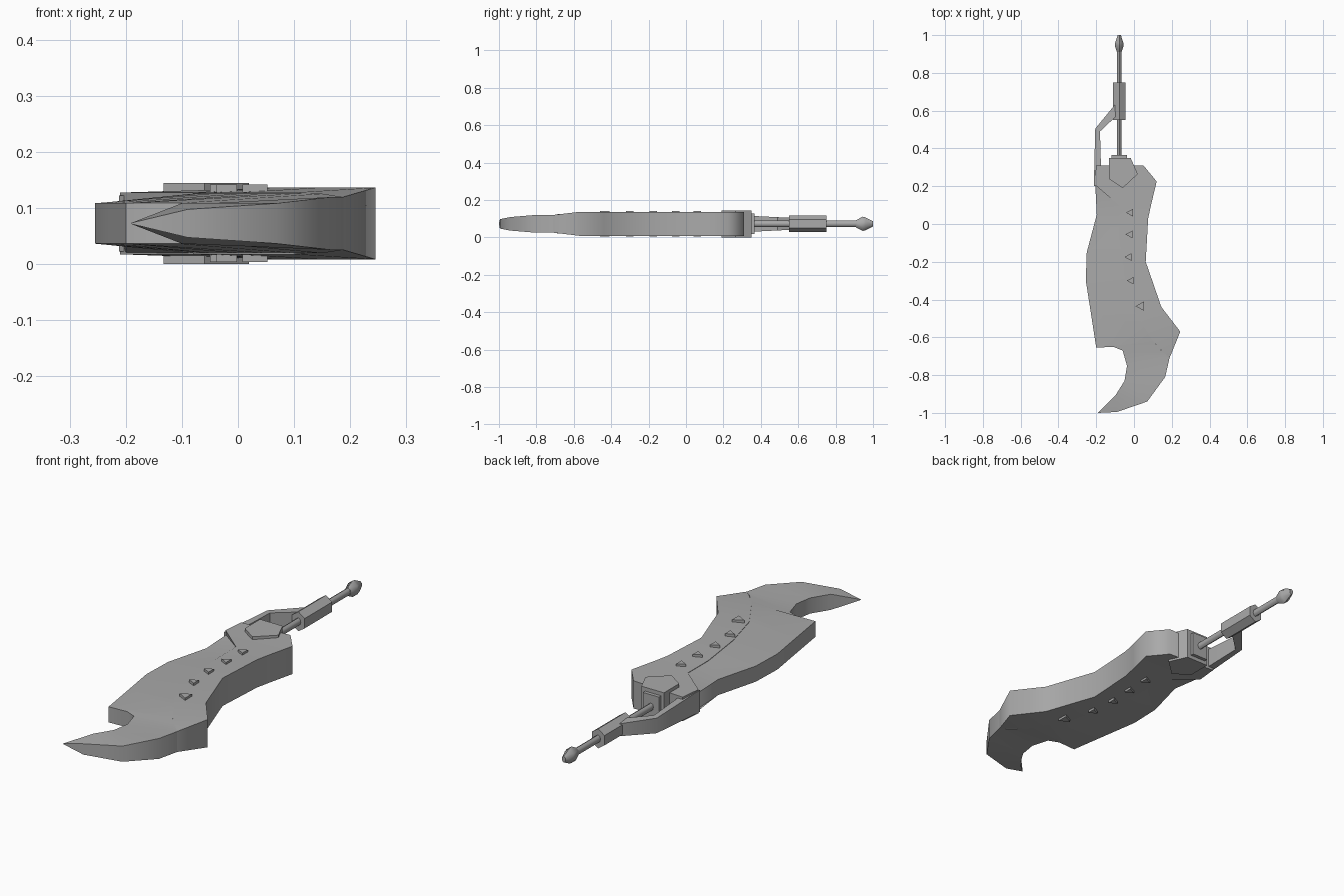
import bpy, bmesh, math

default_cube = bpy.data.objects.get("Cube")
if default_cube:
    bpy.data.objects.remove(default_cube, do_unlink=True)

MID = 0.0725      # height of the plane the weapon is mirrored about
AXIS = -0.078     # x position of the handle axis

steel = bpy.data.materials.new("dull grey steel")
steel.use_nodes = True
grey = (0.4, 0.4, 0.4, 1)
steel.diffuse_color = grey
steel.node_tree.nodes["Principled BSDF"].inputs["Base Color"].default_value = grey


def finish(name, bm, angle):
    """Turn a bmesh into a shaded, coloured object."""
    bmesh.ops.recalc_face_normals(bm, faces=bm.faces)
    mesh = bpy.data.meshes.new(name)
    bm.to_mesh(mesh)
    bm.free()
    mesh.materials.append(steel)
    obj = bpy.data.objects.new(name, mesh)
    bpy.context.collection.objects.link(obj)
    bpy.ops.object.select_all(action="DESELECT")
    bpy.context.view_layer.objects.active = obj
    obj.select_set(True)
    bpy.ops.object.shade_smooth_by_angle(angle=math.radians(angle))
    return obj


def slab(name, rows, inner_height, outer_height, angle=60):
    """Loft a plate, mirrored about MID, through rows of two edge points."""
    bm = bmesh.new()
    rings = []
    for ax, ay, bx, by in rows:
        ha, hb = inner_height(ay), outer_height(by)
        corners = ((ax, ay, MID + ha), (bx, by, MID + hb),
                   (bx, by, MID - hb), (ax, ay, MID - ha))
        rings.append([bm.verts.new(c) for c in corners])
    for ring, following in zip(rings, rings[1:]):
        for i in range(4):
            j = (i + 1) % 4
            bm.faces.new((ring[i], ring[j], following[j], following[i]))
    bm.faces.new(rings[0])
    bm.faces.new(rings[-1])
    return finish(name, bm, angle)


def prism(name, outline, half_height):
    """Extrude a flat outline equally above and below MID."""
    bm = bmesh.new()
    low, high = ([bm.verts.new((x, y, MID + side * half_height)) for x, y in outline]
                 for side in (-1, 1))
    bm.faces.new(low)
    bm.faces.new(high)
    for i in range(len(outline)):
        j = (i + 1) % len(outline)
        bm.faces.new((low[i], low[j], high[j], high[i]))
    return finish(name, bm, 30)


def turned(name, profile, flatten, sides):
    """Lathe a profile of (y, radius) around the handle axis."""
    bm = bmesh.new()
    rings = []
    for y, radius in profile:
        ring = []
        for i in range(sides):
            turn = math.tau * i / sides
            ring.append(bm.verts.new((AXIS + radius * flatten * math.sin(turn), y,
                                      MID + radius * math.cos(turn))))
        rings.append(ring)
    for ring, following in zip(rings, rings[1:]):
        for i in range(sides):
            j = (i + 1) % sides
            bm.faces.new((ring[i], ring[j], following[j], following[i]))
    bm.faces.new(rings[0])
    bm.faces.new(rings[-1])
    return finish(name, bm, 50)


# Thick curved spine: rows run from the blade seam to the back edge
spine_rows = [
    (-.2, .31, .05, .31), (-.21, .21, .12, .225), (-.08, .1, .09, .1),
    (-.08, -.05, .075, .03), (-.05, -.27, .062, -.2), (0, -.46, .145, -.44),
    (.1, -.62, .245, -.57), (.178, -.705, .187, -.712)]
slab("spine", spine_rows,
     lambda y: .047 if y < -.7 else .055,
     lambda y: .047 if y < -.7 else .064)

# Blade and hooked tip: rows run from the cutting side to the seam
blade_rows = [
    (-.205, .21, -.2, .215), (-.197, .05, -.08, .1), (-.25, -.15, -.08, -.05),
    (-.255, -.3, -.05, -.27), (-.23, -.46, 0, -.46), (-.2, -.655, .05, -.54),
    (-.11, -.65, .1, -.62), (-.06, -.67, .15, -.675), (-.037, -.75, .188, -.71),
    (-.05, -.83, .165, -.81), (-.1, -.91, .07, -.94), (-.19, -1, -.09, -.995)]
slab("blade", blade_rows,
     lambda y: max(.001, min(.036, .4 * (y + 1))),
     lambda y: min(.047 if y < -.7 else .053, .024 + .2 * (y + 1)))

# Side strut joining the spine to the grip
strut_rows = [(-.175, .22, -.212, .2), (-.175, .31, -.21, .31),
              (-.18, .49, -.205, .505), (-.09, .575, -.09, .645)]
strut_height = lambda y: .05 - .05 * (y - .2)
slab("strut", strut_rows, strut_height, strut_height, 40)

# Handle socket and collar
prism("socket", [(-.133, .35), (-.018, .35), (.02, .265), (-.06, .19), (-.133, .24)], MID)
prism("collar", [(AXIS + s * .04, y) for s, y in
                 ((-1, .34), (1, .34), (1, .366), (-1, .366))], .055)

# Shaft, grip and pommel
turned("shaft", [(.3, .017), (.93, .017)], .75, 8)
turned("grip", [(.55, .045), (.75, .045)], .83, 6)
turned("pommel", [(.91, .02), (.945, .038), (.96, .034), (1, .014)], .72, 6)

# Small triangular studs along the spine, showing on both faces
studs = [(-.022, .06), (-.025, -.055), (-.03, -.175), (-.018, -.3), (.033, -.435)]
for number, (x, y) in enumerate(studs):
    size = .025 if number == len(studs) - 1 else .02
    prism("stud", [(x - size, y), (x + size * .8, y - size), (x + size * .8, y + size)], .069)
